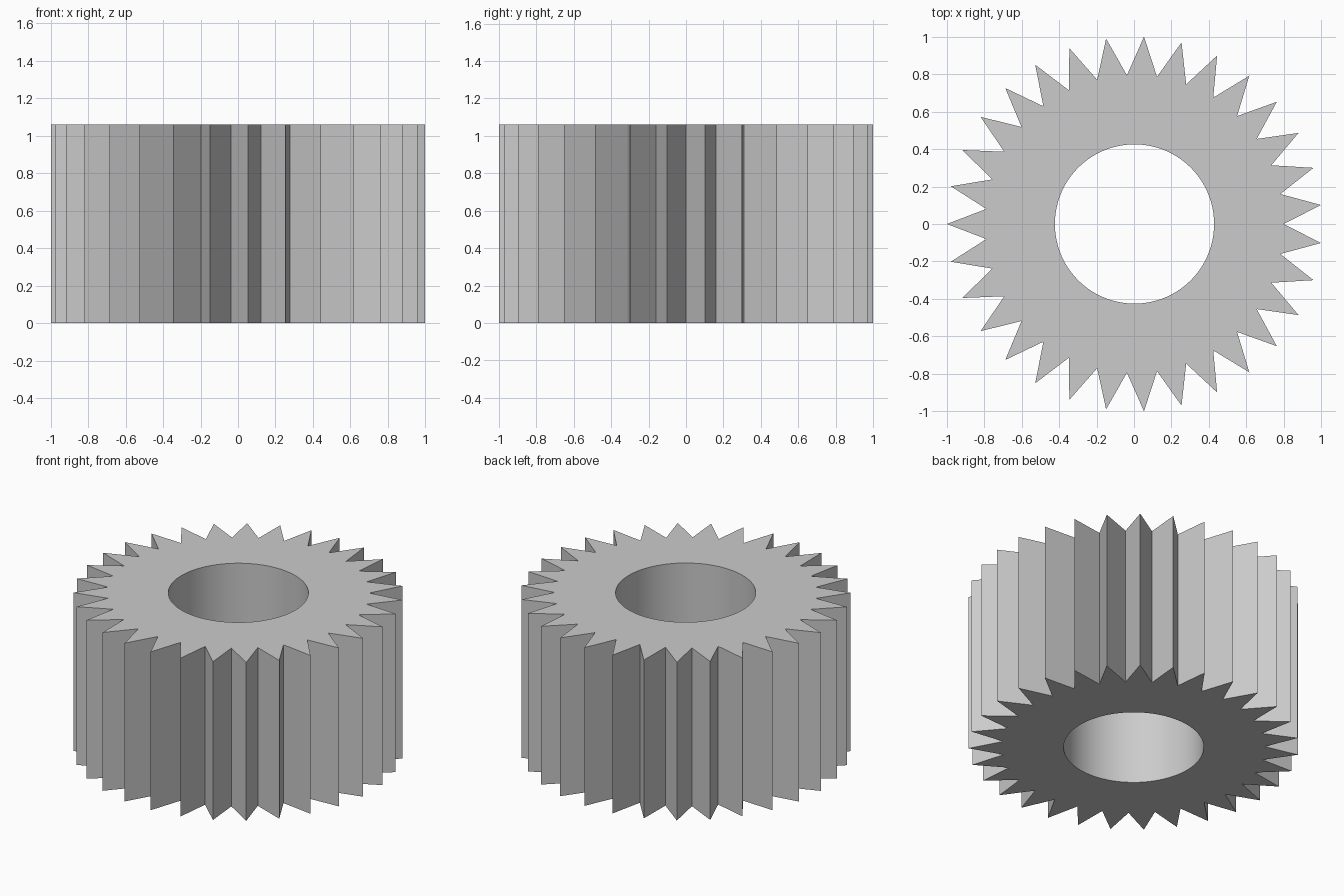
import bpy, bmesh
from math import pi, sin, cos, radians

if "Cube" in bpy.data.objects:
    bpy.data.objects.remove(bpy.data.objects["Cube"])

TEETH = 31
TIP_R, ROOT_R, BORE_R = 1.0013, 0.795, 0.425
HEIGHT = 1.06
SHIFT_X = 0.0026          # odd tooth count: recentre the bounding box

n = TEETH * 2             # outline points: tip, root, tip, root...
m = n * 2                 # bore points, two per outline edge
bm = bmesh.new()


def ring(count, radius, z):
    """Closed ring of vertices starting at -x; radius is a function of index."""
    verts = []
    for i in range(count):
        a = pi + 2 * pi * i / count
        verts.append(bm.verts.new((radius(i) * cos(a) + SHIFT_X, radius(i) * sin(a), z)))
    return verts


def tooth(i):
    return ROOT_R if i % 2 else TIP_R


def bore(i):
    return BORE_R


out_b, out_t = ring(n, tooth, 0), ring(n, tooth, HEIGHT)
in_b, in_t = ring(m, bore, 0), ring(m, bore, HEIGHT)

# Toothed outer wall and the two end faces
for i in range(n):
    j = (i + 1) % n
    a, b, c = 2 * i, 2 * i + 1, (2 * i + 2) % m
    bm.faces.new((out_b[i], out_b[j], out_t[j], out_t[i]))
    bm.faces.new((out_t[i], out_t[j], in_t[c], in_t[b], in_t[a]))
    bm.faces.new((out_b[j], out_b[i], in_b[a], in_b[b], in_b[c]))

# Bore wall
for i in range(m):
    j = (i + 1) % m
    bm.faces.new((in_b[j], in_b[i], in_t[i], in_t[j]))

# Merge each end face into one clean flat face set
bm.normal_update()
mesh = bpy.data.meshes.new("gear")
bm.to_mesh(mesh)
bm.free()

gear = bpy.data.objects.new("gear", mesh)
bpy.context.collection.objects.link(gear)
bpy.context.view_layer.objects.active = gear
gear.select_set(True)

# Smooth bore, crisp teeth and rims
bpy.ops.object.shade_smooth_by_angle(angle=radians(25))
